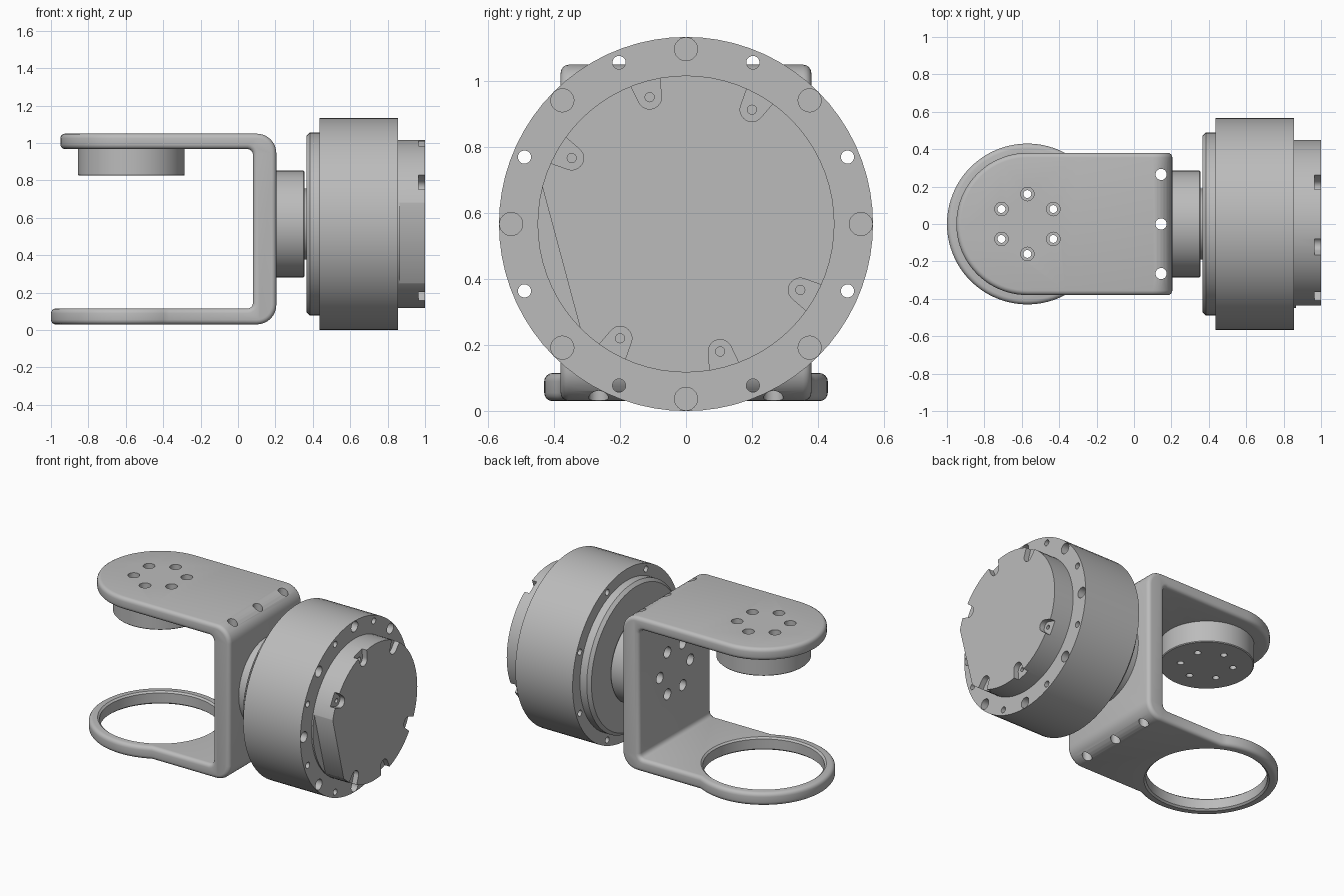
import bpy, bmesh, math
from math import cos, sin, pi, radians
from mathutils import Matrix

old = bpy.data.objects.get("Cube")
if old:
    bpy.data.objects.remove(old, do_unlink=True)

AXIS_Z = 0.567                     # height of the motor axis
ARM_X = -0.57                      # centre of the hub and ring
UP = Matrix.Identity(4)
ALONG_Y = Matrix.Rotation(pi / 2, 4, 'X')
ALONG_X = Matrix(((0, 0, 1, 0), (1, 0, 0, 0), (0, 1, 0, AXIS_Z), (0, 0, 0, 1)))
OVER_ARM = Matrix.Translation((ARM_X, 0, 0))

grey = bpy.data.materials.new("metal_grey")
grey.use_nodes = True
colour = (0.5, 0.5, 0.5, 1)
grey.diffuse_color = colour
grey.node_tree.nodes["Principled BSDF"].inputs["Base Color"].default_value = colour


def arc(cx, cy, r, start, end, n):
    steps = [radians(start + (end - start) * i / n) for i in range(n + 1)]
    return [(cx + r * cos(a), cy + r * sin(a)) for a in steps]


def circle(cx, cy, r, n=32):
    return arc(cx, cy, r, 0, 360, n)[:-1]


def ring_of(count, r, offset=0):
    return [(r * cos(a), r * sin(a)) for a in
            (radians(offset) + 2 * pi * i / count for i in range(count))]


def loft(bm, rings, matrix):
    """Closed solid through matching rings of 3D points."""
    loops = [[bm.verts.new(matrix @ Matrix.Translation(p).translation) for p in r] for r in rings]
    n = len(loops[0])
    for a, b in zip(loops, loops[1:]):
        for i in range(n):
            j = (i + 1) % n
            bm.faces.new((a[i], a[j], b[j], b[i]))
    bm.faces.new(loops[0][::-1])
    bm.faces.new(loops[-1])


def prism(bm, outline, lo, hi, matrix):
    loft(bm, [[(x, y, h) for x, y in outline] for h in (lo, hi)], matrix)


def finish(name, bm):
    bmesh.ops.recalc_face_normals(bm, faces=bm.faces)
    mesh = bpy.data.meshes.new(name)
    bm.to_mesh(mesh)
    bm.free()
    mesh.materials.append(grey)
    ob = bpy.data.objects.new(name, mesh)
    bpy.context.collection.objects.link(ob)
    return ob


def extruded(name, shapes, matrix):
    bm = bmesh.new()
    for outline, lo, hi in shapes:
        prism(bm, outline, lo, hi, matrix)
    return finish(name, bm)


def turned(name, profile, matrix, n=72):
    bm = bmesh.new()
    loft(bm, [[(x, y, h) for x, y in circle(0, 0, r, n)] for h, r in profile], matrix)
    return finish(name, bm)


def apply(ob, mod):
    bpy.context.view_layer.objects.active = ob
    bpy.ops.object.modifier_apply(modifier=mod.name)


def cut(ob, cutter, operation='DIFFERENCE'):
    mod = ob.modifiers.new("cut", 'BOOLEAN')
    mod.operation, mod.solver, mod.object = operation, 'EXACT', cutter
    apply(ob, mod)
    bpy.data.objects.remove(cutter, do_unlink=True)


def holes(ob, shapes, matrix):
    cut(ob, extruded("hole_cutter", shapes, matrix))


# Bracket: C-shaped side profile, trimmed in plan to a rounded arm and a ring arm
profile = ([(-1.2, 0.03)] + arc(0.1, 0.135, 0.105, -90, 0, 8)
           + arc(0.1, 0.945, 0.105, 0, 90, 8) + [(-1.2, 1.05), (-1.2, 0.968)]
           + arc(0.05, 0.938, 0.03, 90, 0, 4) + arc(0.05, 0.145, 0.03, 0, -90, 4)
           + [(-1.2, 0.115)])
profile = [(x if x < 0.1 else min(x, 0.205), z) for x, z in profile]
bracket = extruded("bracket", [(profile, -0.5, 0.5)], ALONG_Y)
meet = math.degrees(math.asin(0.38 / 0.43))
keyhole = arc(ARM_X, 0, 0.43, meet, 360 - meet, 56) + [(0.4, -0.38), (0.4, 0.38)]
cut(bracket, extruded("plan_cutter", [(keyhole, -0.2, 1.3)], UP), 'INTERSECT')
outside = arc(ARM_X, 0, 0.38, 90, 270, 40) + [
    (-0.3, -0.38), (-0.3, -0.6), (-1.3, -0.6), (-1.3, 0.6), (-0.3, 0.6), (-0.3, 0.38)]
holes(bracket, [(outside, 0.6, 1.3)], UP)

# Rounded bracket edges
bevel = bracket.modifiers.new("round", 'BEVEL')
bevel.width, bevel.segments = 0.025, 4
bevel.limit_method, bevel.angle_limit = 'ANGLE', radians(40)
bevel.use_clamp_overlap = False
apply(bracket, bevel)

# Ring opening with chamfered rims, and bolt holes
cut(bracket, turned("ring_cutter", [(-0.1, 0.377), (0.03, 0.377), (0.04, 0.365),
                                    (0.105, 0.365), (0.115, 0.377), (0.3, 0.377)], OVER_ARM))
holes(bracket, [(circle(x, y, 0.036, 24), 0.9, 1.2) for x, y in ring_of(6, 0.16, 30)], OVER_ARM)
holes(bracket, [(circle(y, z, 0.036, 24), 0, 0.3) for y, z in ring_of(6, 0.16)], ALONG_X)
holes(bracket, [(circle(0.145, y, 0.03, 24), -0.1, 1.2) for y in (-0.265, 0, 0.265)], UP)

# Round boss below the upper arm
arm_hub = turned("arm_hub", [(0.825, 0.28), (0.83, 0.285), (0.968, 0.285)], OVER_ARM)
holes(arm_hub, [(circle(x, y, 0.021, 20), 0.7, 1.1) for x, y in ring_of(6, 0.16, 30)], OVER_ARM)

# Output hub and shaft between bracket and motor
output_hub = turned("output_hub", [(0.205, 0.285), (0.35, 0.285), (0.355, 0.28)], ALONG_X)
holes(output_hub, [(circle(y, z, 0.021, 20), 0.1, 0.3) for y, z in ring_of(6, 0.16)], ALONG_X)
shaft = turned("output_shaft", [(0.355, 0.19), (0.365, 0.19)], ALONG_X)

# Motor: front flange, housing with bolt circle, end cap
flange = turned("motor_flange", [(0.365, 0.47), (0.385, 0.49), (0.435, 0.49)], ALONG_X)
housing = turned("motor_housing", [(0.435, 0.567), (0.855, 0.567)], ALONG_X)
holes(housing, [(circle(y, z, 0.035, 24), 0.78, 0.9) for y, z in ring_of(8, 0.53)]
      + [(circle(y, z, 0.02, 20), 0.3, 0.9) for y, z in ring_of(8, 0.53, 22.5)], ALONG_X)

end_cap = turned("motor_end_cap", [(0.855, 0.45), (1.0, 0.45)], ALONG_X)
flat = [(-0.467, 0.23), (-0.29, -0.43), (-0.7, -0.43), (-0.7, 0.23)]
holes(end_cap, [(flat, 0.865, 1.1)], ALONG_X)

# Screw notches around the cap rim
slot = arc(0.4, 0, 0.036, 100, 260, 12) + [(0.5, -0.055), (0.5, 0.055)]
notches, screws = [], []
for angle in (60, 106, 150, 240, 285, 330):
    c, s = cos(radians(angle)), sin(radians(angle))
    notches.append(([(u * c - v * s, u * s + v * c) for u, v in slot], 0.965, 1.1))
    screws.append((circle(0.4 * c, 0.4 * s, 0.014, 16), 0.92, 1.1))
holes(end_cap, notches, ALONG_X)
holes(end_cap, screws, ALONG_X)

# Smooth shading with sharp edges kept
bpy.ops.object.select_all(action='DESELECT')
for ob in (bracket, arm_hub, output_hub, shaft, flange, housing, end_cap):
    ob.select_set(True)
    bpy.context.view_layer.objects.active = ob
bpy.ops.object.shade_smooth_by_angle(angle=radians(32))
